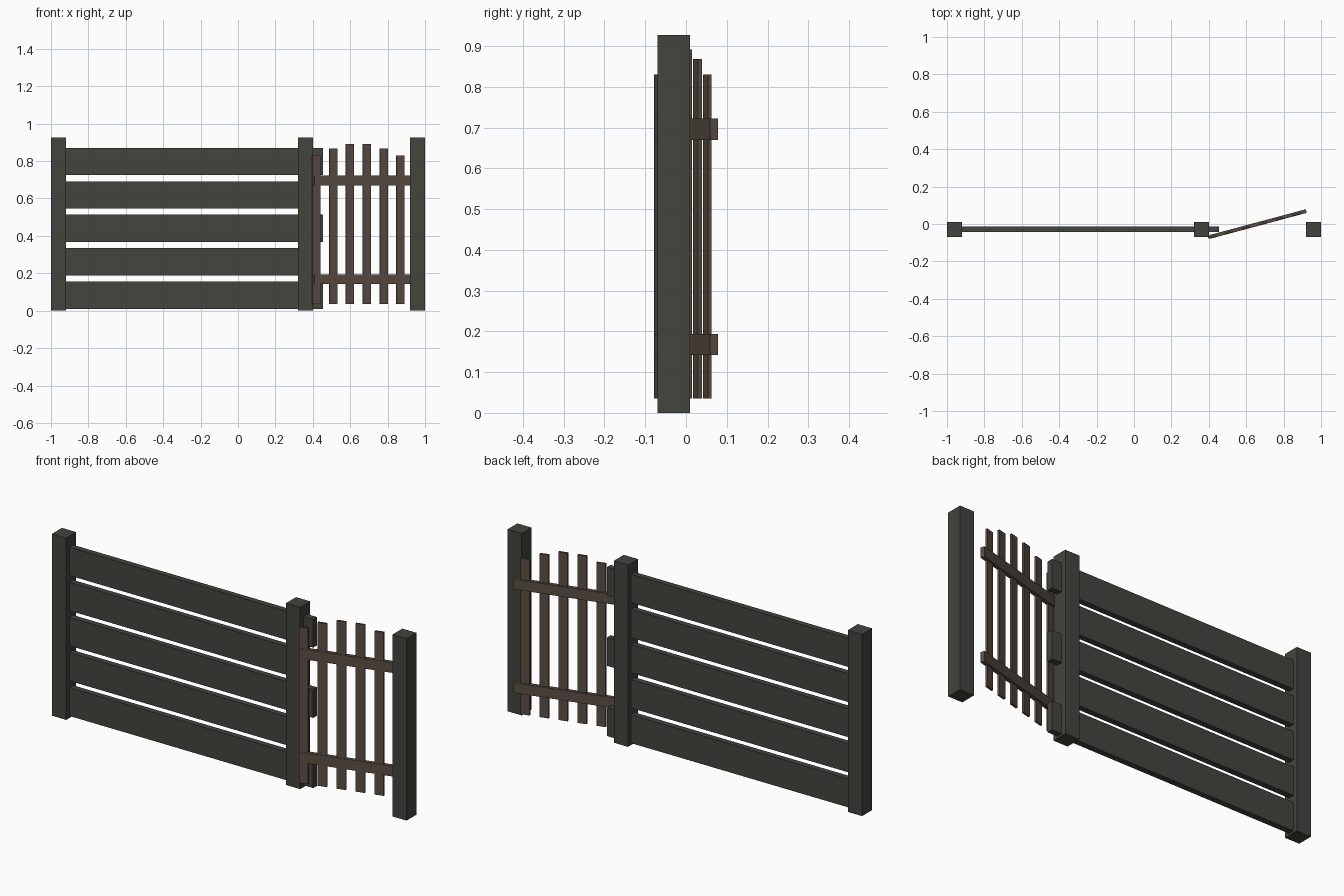
import bpy
from math import radians
from mathutils import Matrix, Vector

cube = bpy.data.objects.get("Cube")
if cube:
    bpy.data.objects.remove(cube, do_unlink=True)


def material(name, rgb):
    m = bpy.data.materials.new(name)
    m.use_nodes = True
    m.diffuse_color = (*rgb, 1)
    m.node_tree.nodes["Principled BSDF"].inputs["Base Color"].default_value = (*rgb, 1)
    return m


dark = material("dark_weathered_wood", (0.056, 0.058, 0.047))
brown = material("brown_wood", (0.1, 0.074, 0.055))


def box(name, low, high, mat, place=Matrix()):
    """Box between two corners, then moved by a placement matrix."""
    low, high = Vector(low), Vector(high)
    bpy.ops.mesh.primitive_cube_add(size=1)
    ob = bpy.context.object
    ob.name = name
    size = high - low
    ob.data.transform(place @ Matrix.Translation((low + high) / 2)
                      @ Matrix.Diagonal((*size, 1)))
    ob.data.materials.append(mat)
    return ob


# Three square posts
for name, x in (("right_post", -0.96), ("middle_post", 0.36), ("left_post", 0.96)):
    box(name, (x - 0.04, -0.07, 0), (x + 0.04, 0.01, 0.927), dark)

# Wide fence boards, every other one running past the middle post
for i in range(5):
    z = 0.01 + i * 0.179
    end = 0.36 if i % 2 else 0.455
    box(f"fence_board_{i + 1}", (-0.96, -0.044, z), (end, -0.014, z + 0.145), dark)

# Gate, swung slightly open
swing = Matrix.Translation((0.663, 0, 0)) @ Matrix.Rotation(radians(15), 4, "Z")
for name, z in (("lower_gate_rail", 0.142), ("upper_gate_rail", 0.67)):
    box(name, (-0.267, -0.01, z), (0.267, 0.01, z + 0.052), brown, swing)

# Gate pickets with an arched top line
for i, top in enumerate((0.83, 0.868, 0.892, 0.892, 0.868, 0.83)):
    x = -0.254 + i * 0.0932
    box(f"gate_picket_{i + 1}", (x - 0.0225, -0.0075, 0.035),
        (x + 0.0225, 0.0025, top), brown, swing)
